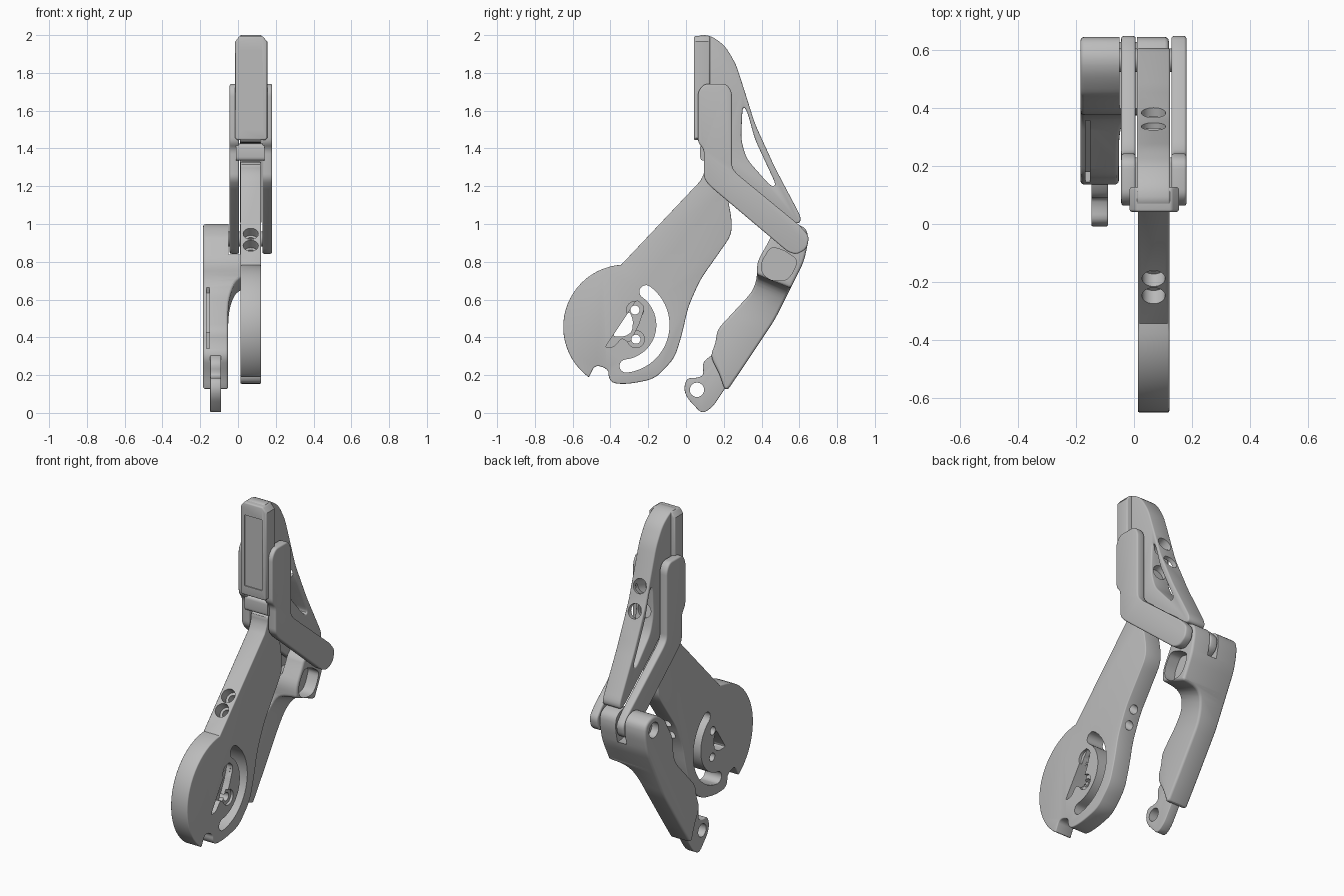
import bpy, bmesh, math
from mathutils import Vector, Matrix

if "Cube" in bpy.data.objects:
    bpy.data.objects.remove(bpy.data.objects["Cube"])

grey = bpy.data.materials.new("plain_grey")
grey.use_nodes = True
tone = (0.5, 0.5, 0.5, 1)
grey.diffuse_color = tone
grey.node_tree.nodes["Principled BSDF"].inputs["Base Color"].default_value = tone


def add_object(name, bm):
    bmesh.ops.recalc_face_normals(bm, faces=bm.faces[:])
    mesh = bpy.data.meshes.new(name)
    bm.to_mesh(mesh)
    bm.free()
    mesh.materials.append(grey)
    obj = bpy.data.objects.new(name, mesh)
    bpy.context.collection.objects.link(obj)
    return obj


def arc(cy, cz, r, start, end, n=24):
    angles = [math.radians(start + (end - start) * i / n) for i in range(n + 1)]
    return [(cy + r * math.cos(a), cz + r * math.sin(a)) for a in angles]


def rounded(points, r, steps=4):
    """Replace each corner by a small curve reaching r along its sides."""
    pts = [Vector(p) for p in points]
    out = []
    for i, p in enumerate(pts):
        a, b = pts[i - 1] - p, pts[(i + 1) % len(pts)] - p
        a = p + a.normalized() * min(r, a.length * 0.45)
        b = p + b.normalized() * min(r, b.length * 0.45)
        for k in range(steps + 1):
            t = k / steps
            out.append(a * (1 - t) ** 2 + p * 2 * t * (1 - t) + b * t * t)
    return out


def prism(name, profile, low, high, axis="x"):
    """Extrude a closed profile along x (profile is y,z) or y (profile is x,z)."""
    place = (lambda p, d: (d, p[0], p[1])) if axis == "x" else (lambda p, d: (p[0], d, p[1]))
    bm = bmesh.new()
    rings = [[bm.verts.new(place(p, d)) for p in profile] for d in (low, high)]
    for ring in rings:
        bm.faces.new(ring)
    for i in range(len(profile)):
        bm.faces.new((rings[0][i - 1], rings[0][i], rings[1][i], rings[1][i - 1]))
    return add_object(name, bm)


def soften(obj, width, low=0, high=0):
    """Round the sharp edges whose ends do not lie between low and high in x."""
    bm = bmesh.new()
    bm.from_mesh(obj.data)
    bmesh.ops.remove_doubles(bm, verts=bm.verts[:], dist=0.0005)
    edges = [e for e in bm.edges if e.is_manifold and e.calc_face_angle() > math.radians(50)
             and not any(low < v.co.x < high for v in e.verts)]
    bmesh.ops.bevel(bm, geom=edges, offset=width, segments=3, profile=0.5,
                    affect="EDGES", clamp_overlap=False)
    bm.to_mesh(obj.data)
    bm.free()


def rod(name, start, end, r):
    start, end = Vector(start), Vector(end)
    turn = (end - start).to_track_quat("Z", "Y").to_matrix().to_4x4()
    bm = bmesh.new()
    bmesh.ops.create_cone(bm, cap_ends=True, segments=32, radius1=r, radius2=r,
                          depth=(end - start).length,
                          matrix=Matrix.Translation((start + end) / 2) @ turn)
    return add_object(name, bm)


def cut(obj, cutter, operation="DIFFERENCE"):
    cutter.hide_render = True
    mod = obj.modifiers.new("cut", "BOOLEAN")
    mod.operation, mod.object, mod.solver = operation, cutter, "EXACT"
    mod.use_self = True
    bpy.context.view_layer.objects.active = obj
    bpy.ops.object.modifier_apply(modifier=mod.name)
    bpy.data.objects.remove(cutter)


def rect(a, b, c, d):
    return [(a, b), (c, b), (c, d), (a, d)]


# Disc lever: round head at the bottom, straight neck up into the fork
IN, OUT = 0.013, 0.122
tail = rounded([(-.51, .21), (-.476, .255), (-.41, .23), (-.41, .185), (-.385, .155),
                (-.30, .153), (-.165, .18), (-.06, .29), (-.02, .42), (.01, .557),
                (.075, .705), (.17, .84), (.24, .94), (.243, 1.02), (.22, 1.14), (.22, 1.33),
                (.1, 1.33), (.1, 1.27)], .05)[5:]
lever = prism("disc_lever", arc(-.32, .455, .33, 94, 234) + tail, IN, OUT)
soften(lever, .006)

# Curved slot, half-moon pocket, centre opening and screw eyes in the disc
cy, cz, mid, half = -.34, .465, .218, .035
tip, end = math.radians(54), math.radians(-84)
slot = (arc(cy, cz, mid + half, -84, 54)
        + arc(cy + mid * math.cos(tip), cz + mid * math.sin(tip), half, 60, 228, 8)
        + arc(cy, cz, mid - half, 54, -84)
        + arc(cy + mid * math.cos(end), cz + mid * math.sin(end), half, 90, 270, 8))
cut(lever, prism("slot_cutter", slot, -1, 1))
pocket = rounded([(-.26, .60), (-.43, .345), (-.38, .35), (-.34, .4), (-.3, .37), (-.25, .47),
                  (-.22, .56)], .02)
cut(lever, prism("pocket_cutter", pocket, OUT - .04, 1))
opening = rounded([(-.3, .54), (-.28, .49), (-.285, .43), (-.32, .405), (-.39, .405)], .02)
cut(lever, prism("opening_cutter", opening, -1, 1))
for y, z in ((-.27, .545), (-.265, .39)):
    cut(lever, rod("boss_seat_cutter", (OUT - .015, y, z), (1, y, z), .045))
    cut(lever, rod("eye_cutter", (-1, y, z), (1, y, z), .024))

# Counterbored screw holes across the neck
mx = (IN + OUT) / 2
across = Vector((0, .74, -.67))
for y, z in ((-.19, .95), (-.247, .885)):
    p = Vector((mx, y, z))
    cut(lever, rod("bore_cutter", p - across * .1, p + across * .06, .04))
    cut(lever, rod("screw_cutter", p - across * .1, p + across * .6, .025))

# Upper arm with a slim triangular window and two screw holes
arm = prism("upper_arm", rounded([(.055, 2), (.127, 2), (.206, 1.945), (.265, 1.845),
            (.307, 1.714), (.365, 1.53), (.47, 1.30), (.61, 1.035), (.6, 1),
            (.56, 1.012), (.275, 1.245), (.2, 1.32), (.2, 1.43), (.055, 1.43)], .04),
            .01, .125)
window = rounded([(.30, 1.625), (.291, 1.448), (.32, 1.345), (.45, 1.198), (.478, 1.205),
                  (.365, 1.448), (.323, 1.6)], .04)
cut(arm, prism("window_cutter", window, -1, 1))
soften(arm, .008, .011, .124)
inward = Vector((0, -.95, -.3))
for y, z in ((.385, 1.49), (.335, 1.62)):
    p = Vector((mx, y, z))
    cut(arm, rod("arm_hole_cutter", p - inward * .1, p + inward * .12, .042))

# Front pad with chamfered outline and a shallow panel
pad = prism("front_pad", [(-.015, 1.455), (-.005, 1.445), (.145, 1.445), (.155, 1.455),
            (.155, 1.965), (.13, 1.995), (.008, 1.995), (-.015, 1.965)], .042, .127, "y")
soften(pad, .008)
cut(pad, prism("panel_cutter", rect(.012, 1.5, .128, 1.92), 0, .048, "y"))

# Fork: two bent side plates joined by a bridge
fork = rounded([(.095, 1.742), (.215, 1.742), (.243, 1.70), (.243, 1.3), (.27, 1.265),
                (.605, .99), (.652, .935), (.64, .87), (.587, .838), (.54, .852), (.127, 1.2),
                (.095, 1.24), (.095, 1.395), (.063, 1.432), (.063, 1.70)], .025)
for side, low, high in (("right", -.044, .006), ("left", .129, .181)):
    soften(prism("fork_plate_" + side, fork, low, high), .009)
prism("fork_bridge", rounded(rect(.075, 1.335, .23, 1.425), .02), -.01, .14)
rod("fork_pin", (-.1, .565, .92), (.17, .565, .92), .04)

# Lower arm: broad knuckle under the fork, flaring in to a narrow blade on one side
outline = rounded([(.45, .935), (.52, .99), (.58, 1.003), (.64, .975), (.648, .91),
                   (.624, .80), (.55, .653), (.47, .493), (.312, .255), (.21, .105),
                   (.18, .2), (.128, .3), (.157, .37), (.165, .44), (.35, .64),
                   (.376, .71), (.376, .80), (.434, .9)], .04)
lower = prism("lower_arm", outline, -.185, .12)
flare = [(-.3, -.5), (-.052, -.5), (-.052, .48), (-.04, .57), (-.015, .64), (.03, .675),
         (.2, .69), (.2, 1.3), (-.3, 1.3)]
blade = prism("flare_cutter", rounded(flare, .06), -1, 1, "y")
lean = Matrix.Identity(4)
lean[2][1], lean[2][3] = -.4, .2
blade.data.transform(lean)
cut(lower, blade, "INTERSECT")
soften(lower, .014)

# Slot for the fork plate, end pocket, pin hole and side groove
cut(lower, prism("fork_slot_cutter", [(.75, 1.02), (.75, .87), (.62, .82), (.53, .835),
                                      (.3, .84), (.3, 1.2)], -.05, .01))
cup = rounded([(.40, .80), (.40, .74), (.45, .70), (.53, .70), (.565, .74), (.592, .81),
               (.52, .86), (.45, .88)], .03)
cut(lower, prism("cup_cutter", cup, .05, 1))
cut(lower, rod("pin_hole_cutter", (-1, .565, .92), (-.14, .565, .92), .045))
cut(lower, prism("groove_cutter", [(.1, .34), (.18, .34), (.18, .425), (.37, .635), (.35, .68),
                                   (.1, .45)], -.168, -.152))

# Foot: thin eye plate at the end of the lower arm
foot = prism("foot_eye", rounded([(-.012, .13), (.005, .08), (.085, -.006),
             (.14, .03), (.22, .15), (.22, .33), (.14, .31), (.085, .265), (.095, .2),
             (.06, .185), (.005, .185)], .03), -.147, -.09)
soften(foot, .005)
cut(foot, rod("foot_hole_cutter", (-1, .058, .122), (1, .058, .122), .038))

# Smooth the curved walls and keep the crisp edges
for obj in bpy.context.collection.objects:
    obj.select_set(obj.type == "MESH" and grey.name in obj.data.materials)
bpy.ops.object.shade_smooth_by_angle(angle=math.radians(32))
